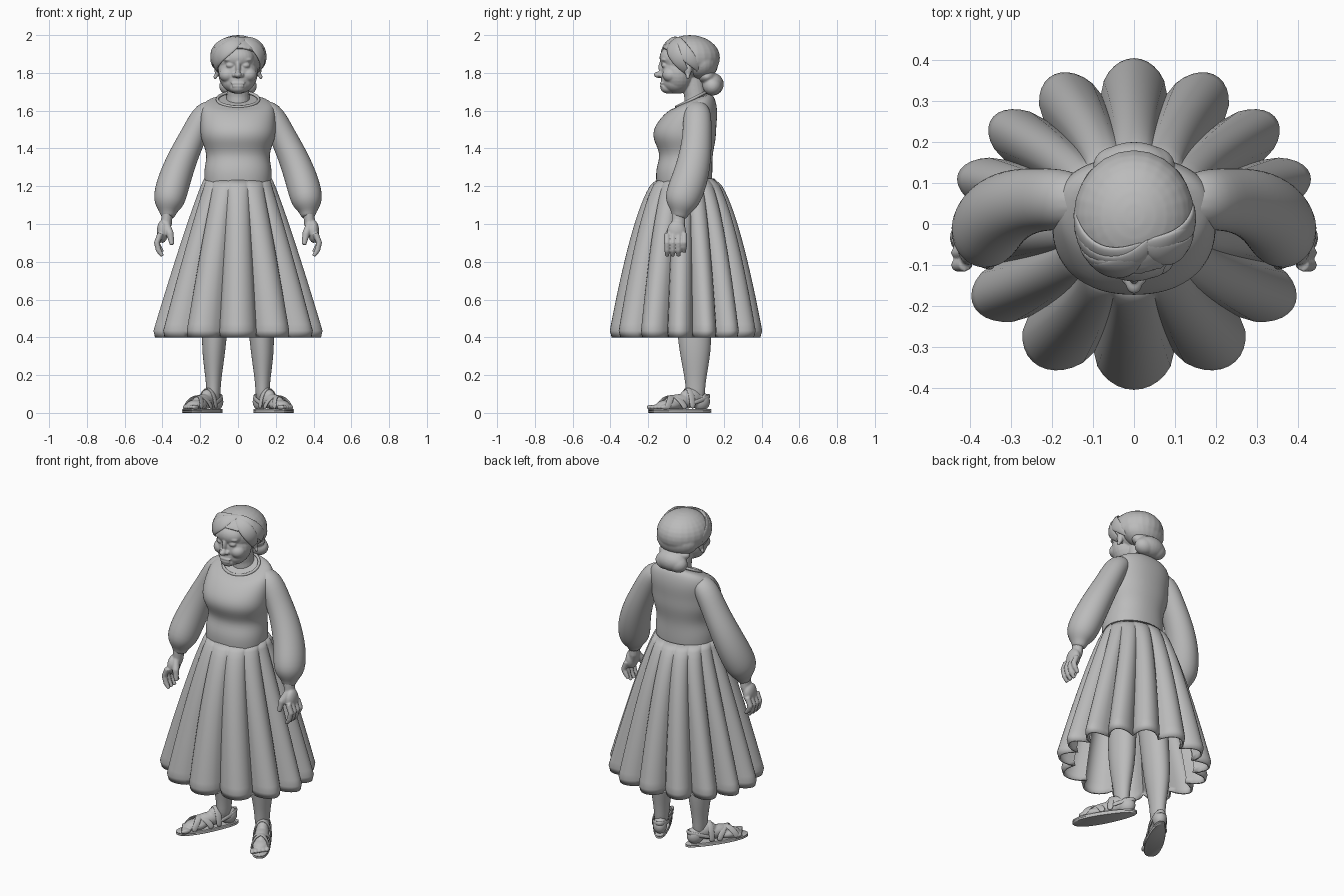
import bpy, bmesh
from math import sin, cos, pi, tau, radians, copysign
from mathutils import Vector, Matrix

if "Cube" in bpy.data.objects:
    bpy.data.objects.remove(bpy.data.objects["Cube"])

GREY = (.5, .5, .5, 1)
clay = bpy.data.materials.new("plain_grey")
clay.use_nodes = True
clay.diffuse_color = GREY
clay.node_tree.nodes["Principled BSDF"].inputs["Base Color"].default_value = GREY

X_AXIS, Y_AXIS, Z_AXIS = Matrix.Identity(3)
HERE = Matrix.Identity(4)
HEAD = Matrix.Translation((0, 0, 1.8))
# Foot frame: x runs from heel to toe, turned outwards
FOOT = Matrix.Translation((.12, .08, 0)) @ Matrix.Rotation(-pi / 3, 4, "Z")


def finish(name, bm, subsurf=0, voxel=0, soften=3, mirror=False, shell=0, angle=0):
    bmesh.ops.recalc_face_normals(bm, faces=bm.faces)
    mesh = bpy.data.meshes.new(name)
    bm.to_mesh(mesh)
    bm.free()
    mesh.materials.append(clay)
    mesh.polygons.foreach_set("use_smooth", [True] * len(mesh.polygons))
    part = bpy.data.objects.new(name, mesh)
    bpy.context.collection.objects.link(part)
    if angle:
        bpy.ops.object.select_all(action="DESELECT")
        part.select_set(True)
        bpy.context.view_layer.objects.active = part
        bpy.ops.object.shade_smooth_by_angle(angle=radians(angle))
    if shell:
        thickness = part.modifiers.new("thickness", "SOLIDIFY")
        thickness.thickness, thickness.offset = shell, -1
    if subsurf:
        rounding = part.modifiers.new("rounding", "SUBSURF")
        rounding.levels = rounding.render_levels = subsurf
    if voxel:
        merge = part.modifiers.new("merge", "REMESH")
        merge.mode, merge.voxel_size, merge.use_smooth_shade = "VOXEL", voxel, True
        part.modifiers.new("soften", "SMOOTH").iterations = soften
    if mirror:
        part.modifiers.new("other_side", "MIRROR").use_mirror_merge = False


def skin(bm, rings, caps=True, closed=False):
    """Bridge rings of points into a surface."""
    loops = [[bm.verts.new(point) for point in ring] for ring in rings]
    following = loops[1:] + loops[:1] if closed else loops[1:]
    for low, high in zip(loops, following):
        for i in range(len(low)):
            bm.faces.new((low[i - 1], low[i], high[i], high[i - 1]))
    if caps and not closed:
        bm.faces.new(loops[0])
        bm.faces.new(loops[-1])


def tube(bm, path, ref, flat=1, sides=12, closed=False, frame=HERE):
    """Path points are x, y, z, radius; flat scales the section along ref."""
    points = [Vector(p[:3]) for p in path]
    count, rings = len(points), []
    for i, point in enumerate(points):
        before = points[i - 1 if closed else max(i - 1, 0)]
        after = points[(i + 1) % count if closed else min(i + 1, count - 1)]
        along = (after - before).normalized()
        across = along.cross(ref(point) if callable(ref) else ref).normalized()
        up = across.cross(along) * flat
        turns = [tau * k / sides for k in range(sides)]
        rings.append([frame @ (point + path[i][3] * (across * cos(a) + up * sin(a))) for a in turns])
    skin(bm, rings, closed=closed)


def ball(bm, centre, size, frame=HERE):
    shape = frame @ Matrix.Translation(centre) @ Matrix.Diagonal((*size, 1))
    bmesh.ops.create_uvsphere(bm, u_segments=24, v_segments=16, radius=1, matrix=shape)


def balls(bm, parts, frame=HERE, both_sides=False):
    for centre, size in parts.values():
        ball(bm, centre, size, frame)
        if both_sides:
            ball(bm, (-centre[0], *centre[1:]), size, frame)


# Bodice: height, front reach, back reach, half width; the neckline tilts forward
bm = bmesh.new()
rings = []
for height, front, back, width in [(1.1, .14, .12, .16), (1.22, .16, .14, .18), (1.3, .16, .14, .18),
                                   (1.37, .13, .14, .16), (1.45, .18, .16, .2), (1.52, .17, .16, .2),
                                   (1.6, .1, .17, .2), (1.65, .06, .15, .18), (1.66, .04, .11, .1)]:
    ring = []
    for k in range(32):
        c, s = cos(tau * k / 32), sin(tau * k / 32)
        y = (front + back) / 2 * copysign(abs(s) ** .9, s)
        x = width * copysign(abs(c) ** .9, c)
        ring.append((x, (back - front) / 2 + y, height + y * max(0, height - 1.6) * 7))
    rings.append(ring)
skin(bm, rings)
finish("bodice", bm, subsurf=2)

# Neckline band
bm = bmesh.new()
turns = [tau * k / 24 for k in range(24)]
tube(bm, [(.11 * cos(a), .03 + .08 * sin(a), 1.66 + .04 * sin(a), .008) for a in turns], Z_AXIS, closed=True)
finish("neckline_band", bm)

# Skirt with fourteen round pleats, broadest at the front, deepening towards the hem
bm = bmesh.new()
rings = []
steps, around = 24, 168
for i in range(steps + 1):
    fall = i / steps
    curl = .96 if i == steps else 1
    width = curl * (.18 + .28 * fall ** .9)
    depth = curl * (.15 + .26 * fall ** .6)
    pleat = .2 * fall ** .4
    ring = []
    for k in range(around):
        a = tau * k / around
        turn = a + .11 * cos(a) * (1 - sin(a))
        reach = 1 - pleat * (1 - abs(sin(7 * a)) ** .7)
        ring.append((width * reach * cos(turn), depth * reach * sin(turn), 1.24 - .84 * fall))
    rings.append(ring)
skin(bm, rings, caps=False)
finish("pleated_skirt", bm, shell=.01, angle=40)

# Sleeves, full above the gathered wrists
bm = bmesh.new()
tube(bm, [(.1, .06, 1.62, .04), (.17, .06, 1.6, .07), (.23, .06, 1.48, .07), (.29, .05, 1.36, .08),
          (.34, .02, 1.23, .09), (.37, -.03, 1.11, .09), (.37, -.03, 1.06, .04), (.37, -.04, 1.03, .04)],
     Y_AXIS, flat=1.1, sides=16)
finish("sleeves", bm, subsurf=2, mirror=True)

# Hands: wrist, palm, four fingers and a thumb
bm = bmesh.new()
tube(bm, [(.37, -.04, 1.1, .03), (.38, -.04, 1, .03), (.4, -.05, .94, .03)], Y_AXIS, flat=1.2)
ball(bm, (.4, -.05, .96), (.03, .05, .06))
for finger in range(4):
    y = -.1 + .03 * finger
    drop = .02 if finger == 3 else 0
    tube(bm, [(.41, y, .95, .016), (.43, y, .9, .016), (.42, y, .86 + drop, .015), (.4, y, .83 + drop, .01)], Y_AXIS)
tube(bm, [(.38, -.06, 1, .02), (.36, -.09, .95, .02), (.35, -.1, .89, .012)], Y_AXIS)
finish("hands", bm, voxel=.005, mirror=True)

# Legs
bm = bmesh.new()
tube(bm, [(.1, .02, .9, .08), (.12, .04, .5, .07), (.13, .05, .32, .065), (.13, .05, .15, .036),
          (.13, .05, .05, .04)], Y_AXIS, flat=1.35, sides=16)
finish("legs", bm, subsurf=2, mirror=True)

# Feet
bm = bmesh.new()
balls(bm, {
    "heel": ((0, 0, .06), (.05, .04, .05)),
    "instep": ((.06, 0, .08), (.07, .04, .05)),
    "arch": ((.12, 0, .06), (.1, .04, .04)),
    "ball_of_foot": ((.2, 0, .04), (.07, .05, .03)),
}, FOOT)
for toe in range(5):
    ball(bm, (.28 - .01 * toe, .02 * (toe - 2), .03), (.03, .014, .014), FOOT)
finish("feet", bm, voxel=.005, mirror=True)

# Sandal soles: a rounded outline, wider at the toes, with a groove round the side
bm = bmesh.new()
rings = []
for layer in range(7):
    inset = .97 if layer in (0, 3, 6) else 1
    ring = []
    for k in range(32):
        a = tau * k / 32
        broad = .05 * copysign(abs(sin(a)) ** .8, sin(a))
        ring.append(FOOT @ Vector((.13 + .19 * inset * cos(a), inset * broad * (1 + .2 * cos(a)), .0035 * layer)))
    rings.append(ring)
skin(bm, rings)
finish("sandal_soles", bm, mirror=True, angle=50)

# Sandal straps: two crossing, one over the instep, one round the heel
bm = bmesh.new()
arc = [k / 8 for k in range(9)]
for start, end, rise in ((.12, .24, .07), (.24, .12, .07), (.08, .08, .11)):
    tube(bm, [(start + (end - start) * s, -.05 * cos(pi * s), .02 + rise * sin(pi * s), .006) for s in arc],
         X_AXIS, flat=3, frame=FOOT)
tube(bm, [(.08 - .13 * sin(pi * s), -.045 * cos(pi * s), .05 + .04 * sin(pi * s), .006) for s in arc],
     Z_AXIS, flat=2, frame=FOOT)
finish("sandal_straps", bm, subsurf=1, mirror=True)

# Head and neck
bm = bmesh.new()
tube(bm, [(0, .06, 1.58, .07), (0, .05, 1.68, .06), (0, .03, 1.8, .06)], Y_AXIS, sides=20)
balls(bm, {
    "cranium": ((0, .01, .07), (.12, .14, .11)),
    "face": ((0, -.04, 0), (.105, .09, .11)),
    "jaw": ((0, -.05, -.05), (.085, .075, .06)),
    "chin": ((0, -.09, -.08), (.045, .045, .03)),
    "mouth": ((0, -.08, -.04), (.06, .052, .05)),
    "forehead": ((0, -.08, .08), (.085, .06, .06)),
    "nose_bridge": ((0, -.126, .03), (.014, .02, .04)),
    "nose_tip": ((0, -.145, -.01), (.02, .025, .017)),
    "upper_lip": ((0, -.126, -.055), (.04, .012, .008)),
    "lower_lip": ((0, -.126, -.07), (.034, .012, .009)),
}, HEAD)
balls(bm, {
    "cheek": ((.055, -.08, -.01), (.045, .045, .04)),
    "nostril": ((.02, -.13, -.012), (.012, .016, .012)),
    "eye": ((.04, -.11, .04), (.024, .02, .016)),
    "brow": ((.04, -.11, .07), (.035, .022, .012)),
    "ear": ((.11, .01, .02), (.015, .02, .04)),
    "earlobe": ((.12, .01, -.02), (.01, .01, .014)),
}, HEAD, both_sides=True)
finish("head", bm, voxel=.004, soften=7)

# Hair cap, cut along the sloping hairline
bm = bmesh.new()
ball(bm, (0, .02, .08), (.147, .16, .12), HEAD)
bmesh.ops.bisect_plane(bm, geom=bm.verts[:] + bm.edges[:] + bm.faces[:], plane_co=(0, 0, 1.87),
                       plane_no=(0, .5, 1), clear_inner=True)
bmesh.ops.holes_fill(bm, edges=[edge for edge in bm.edges if edge.is_boundary])
ball(bm, (0, .08, .05), (.13, .09, .09), HEAD)
finish("hair_cap", bm, voxel=.006)

# Bun at the nape
bm = bmesh.new()
balls(bm, {"knot": ((0, .14, -.06), (.09, .06, .06)), "root": ((0, .11, -.02), (.1, .05, .04))}, HEAD)
balls(bm, {"coil": ((.04, .14, -.07), (.06, .05, .05))}, HEAD, both_sides=True)
finish("hair_bun", bm, voxel=.006)

# Locks swept over the hair cap from the parting: start and end bearing, end elevation
crown = HEAD @ Vector((0, .02, .08))
for number, (start, end, low) in enumerate([(.4, -1.5, -.8), (.7, -2, -.6), (.3, -1.1, -.5), (.4, -1.9, -.2),
                                            (.4, 1.5, -.9), (.5, 2, -.7), (.4, 1.7, -.2)]):
    path = []
    for s in arc:
        bearing = start + (end - start) * s
        rise = 1.1 + (low - 1.1) * s ** 1.4
        spot = Vector((.144 * sin(bearing) * cos(rise), -.162 * cos(bearing) * cos(rise), .118 * sin(rise)))
        path.append((*(crown + spot), .008 + .034 * sin(pi * s)))
    bm = bmesh.new()
    tube(bm, path, lambda point: point - crown, flat=.3)
    finish(f"hair_lock_{number + 1}", bm, subsurf=1)
